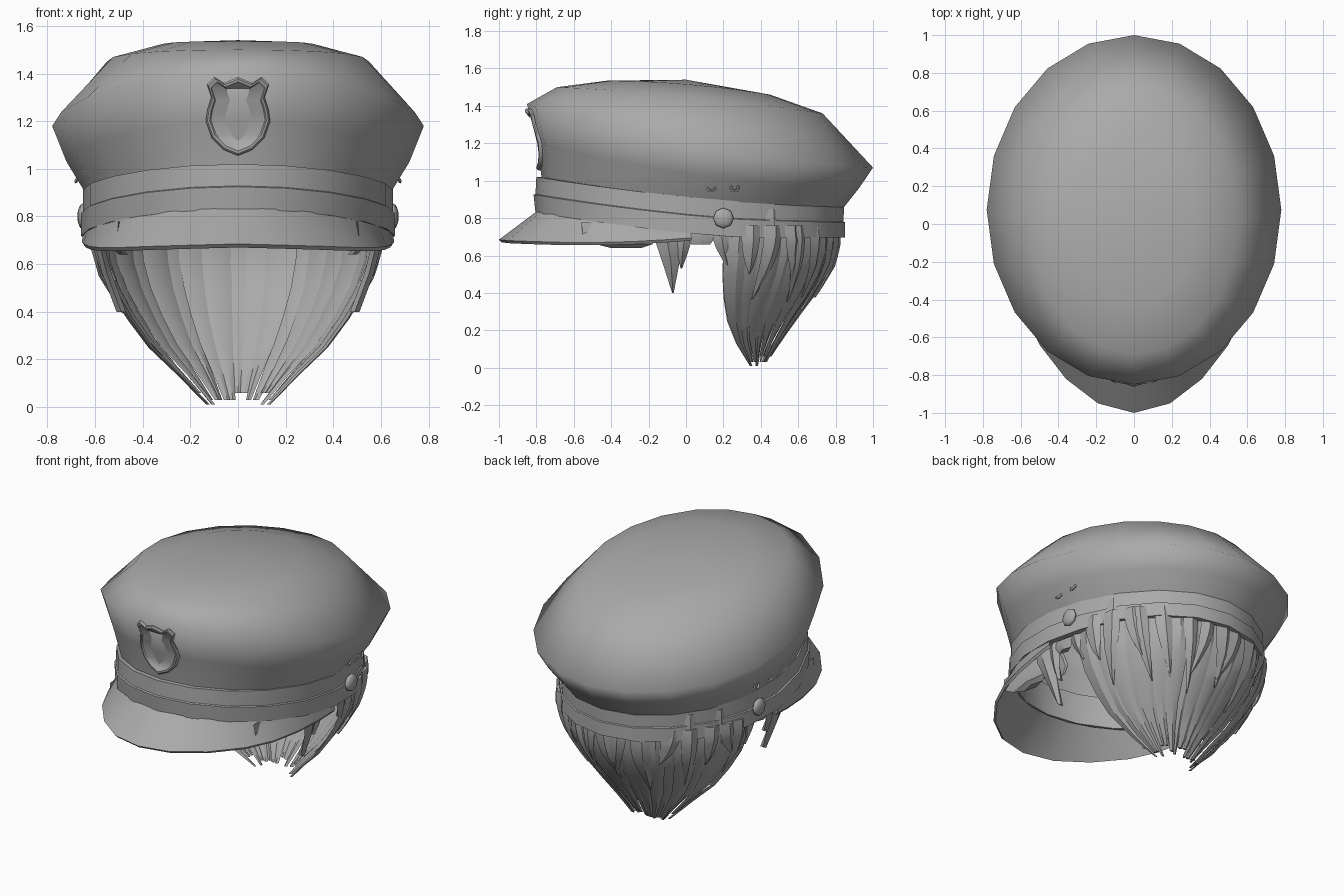
import bpy, math, random
from mathutils import Vector

if "Cube" in bpy.data.objects:
    bpy.data.objects.remove(bpy.data.objects["Cube"])

random.seed(4)
SIDES = 20
grey = bpy.data.materials.new("plain grey")
grey.diffuse_color = (0.4, 0.4, 0.4, 1)
grey.use_nodes = True
grey.node_tree.nodes["Principled BSDF"].inputs["Base Color"].default_value = grey.diffuse_color


def make(name, verts, faces, angle=35):
    me = bpy.data.meshes.new(name)
    me.from_pydata([tuple(v) for v in verts], [], faces)
    me.materials.append(grey)
    ob = bpy.data.objects.new(name, me)
    bpy.context.collection.objects.link(ob)
    bpy.ops.object.select_all(action='DESELECT')
    ob.select_set(True)
    bpy.context.view_layer.objects.active = ob
    bpy.ops.object.mode_set(mode='EDIT')
    bpy.ops.mesh.select_all(action='SELECT')
    bpy.ops.mesh.normals_make_consistent(inside=False)
    bpy.ops.object.mode_set(mode='OBJECT')
    bpy.ops.object.shade_smooth_by_angle(angle=math.radians(angle))
    return ob


def loft(rings, closed=True, wrap=False, caps=False, base=0):
    """Quads between equal rings of points."""
    n = len(rings[0])
    verts = [p for r in rings for p in r]
    faces = []
    for i in range(len(rings) if wrap else len(rings) - 1):
        k = (i + 1) % len(rings)
        for j in range(n if closed else n - 1):
            m = (j + 1) % n
            faces.append([base + q for q in (i * n + j, i * n + m, k * n + m, k * n + j)])
    if caps:
        faces.append([base + j for j in range(n)])
        faces.append([base + len(verts) - 1 - j for j in range(n)])
    return verts, faces


def oval(a, y0, y1, zfun):
    """Oval ring from front y0 to back y1, half width a; height from zfun(0 front .. 1 back)."""
    pts = []
    for i in range(SIDES):
        t = 2 * math.pi * i / SIDES
        v = (1 - math.cos(t)) / 2
        pts.append((a * math.sin(t), y0 + (y1 - y0) * v, zfun(v)))
    return pts


def quad(f, s, b):
    """Height curve through front, side and back values."""
    return lambda v: f + (4 * s - 3 * f - b) * v + (2 * f + 2 * b - 4 * s) * v * v


# Crown of the cap
rings = [oval(.635, -.77, .83, quad(1.0, .89, .84)),
         oval(.72, -.795, .925, quad(1.2, 1.03, .96)),
         oval(.78, -.85, 1.0, quad(1.41, 1.18, 1.07)),
         oval(.55, -.69, .73, quad(1.50, 1.45, 1.36)),
         oval(.33, -.42, .45, quad(1.535, 1.515, 1.46))]
v, f = loft(rings)
v.append((0, 0, 1.54))
top = (len(rings) - 1) * SIDES
f += [(top + i, top + (i + 1) % SIDES, len(v) - 1) for i in range(SIDES)]
make("crown", v, f, 100)

# Band with a stepped crease
band_top = quad(1.02, .912, .86)


def band_low(u):
    return .695 + .135 * max(0, 1 - u / .7) ** 1.4


def band_z(k):
    return lambda u: band_low(u) + (band_top(u) - band_low(u)) * k


rings = [oval(.622, -.77, .82, band_z(0)), oval(.658, -.805, .85, band_z(0)),
         oval(.658, -.815, .85, band_z(.5)), oval(.650, -.805, .842, band_z(.52)),
         oval(.650, -.80, .845, band_z(1)), oval(.622, -.765, .82, band_z(1))]
make("band", *loft(rings, wrap=True))

# Visor
half = [(0, -1, .685), (.19, -.95, .68), (.36, -.82, .675), (.50, -.64, .67), (.58, -.47, .67),
        (.625, -.28, .675), (.648, -.1, .685), (.656, .03, .695)]
inner = []
for i in range(8):
    t = math.radians(90 * i / 7)
    w = (1 - math.cos(t)) / 2
    inner.append((.65 * math.sin(t), -.80 + 1.65 * w, band_low(w) + .005))


def mirror(h):
    return [(-x, y, z) for x, y, z in h[:0:-1]] + h


out, inn = mirror(half), mirror(inner)
low = [(x * .985, y * .985, z - .015) for x, y, z in out]
inn_low = [(x * .96, y * .96, z - .012) for x, y, z in inn]
make("visor", *loft([inn, out, low, inn_low], closed=False, wrap=True))

# Shield badge following the front of the crown
h = [(0, 1.055), (.06, 1.08), (.11, 1.13), (.135, 1.2), (.128, 1.25), (.112, 1.30), (.13, 1.355),
     (.10, 1.385), (.06, 1.36), (0, 1.385)]
outline = h + [(-x, z) for x, z in h[-2:0:-1]]


def badge_ring(s, lift):
    pts = []
    for x, z in outline:
        x, z = x * s, 1.22 + (z - 1.22) * s
        y = -.77 - .025 * min(1, (z - 1) / .2) - .055 * max(0, (z - 1.2) / .21) + .2 * abs(x)
        pts.append((x, y - lift, z))
    return pts


rings = [badge_ring(1, -.02), badge_ring(1, .012), badge_ring(.95, .02),
         badge_ring(.88, .02), badge_ring(.84, .013)]
v, f = loft(rings)
b = 4 * len(outline)
n = len(outline)
f += [(b + i, b + i + 1, b + n - 1 - i, b + (n - i) % n) for i in range(1, 9) if i + 1 < n - 1 - i]
f += [(b, b + 1, b + n - 1), (b + 8, b + 9, b + 10)]
make("shield_badge", v, f)

# Side buttons and vent eyelets
for s, side in ((1, "right"), (-1, "left")):
    bpy.ops.mesh.primitive_uv_sphere_add(segments=8, ring_count=6, radius=.055,
                                         location=(s * .65, .2, .80), rotation=(0, math.pi / 2, 0))
    ob = bpy.context.object
    ob.name = side + "_button"
    ob.scale = (1, 1, .45)
    ob.data.materials.append(grey)
    bpy.ops.object.shade_smooth()
    for i, y in enumerate((.135, .26)):
        bpy.ops.mesh.primitive_torus_add(major_segments=10, minor_segments=4, major_radius=.02,
                                         minor_radius=.007, location=(s * .672, y, .963),
                                         rotation=(0, s * math.radians(63), 0))
        ob = bpy.context.object
        ob.name = f"{side}_eyelet_{i + 1}"
        ob.data.materials.append(grey)

# Hair shell: height, half width, front y, back y
LEVELS = [(.85, .59, .22, .77), (.68, .60, .21, .80), (.55, .57, .20, .775), (.40, .485, .20, .69),
          (.25, .375, .22, .58), (.12, .24, .27, .49), (.01, .135, .34, .42)]


def shell(phi, z, off=0):
    z = max(.01, min(.85, z))
    for p, q in zip(LEVELS, LEVELS[1:]):
        if z >= q[0]:
            break
    k = (p[0] - z) / (p[0] - q[0])
    _, a, yf, yb = [m + (o - m) * k for m, o in zip(p, q)]
    return Vector(((a + off) * math.sin(phi), yf + (yb - yf + off) * math.cos(phi), z))


def strand(phi, width, z0, z1, off, tip, drift=0, steps=7):
    """Faceted lock with a raised ridge, narrowing to the tip."""
    rings = []
    for i in range(steps + 1):
        k = i / steps
        z = z0 + (z1 - z0) * k
        w = width * (1 - (1 - tip) * k ** 2.5) / 2
        c = phi + drift * k * k
        th = .022 * (1 - .6 * k)
        rings.append([shell(c - w, z, off), shell(c - w * .2, z, off + th),
                      shell(c + w, z, off + .004), shell(c, z, off - th * .8)])
    return rings


def hair(name, locks):
    v, f = [], []
    for r in locks:
        a, b = loft(r, caps=True, base=len(v))
        v += a
        f += b
    make(name, v, f, 30)


N = 19
locks = []
for i in range(N):
    phi = math.radians(-84 + 168 * i / (N - 1))
    locks.append(strand(phi, math.radians(13.5), .85, random.choice((.01, .01, .03, .06)),
                        random.uniform(-.018, .008), random.uniform(.5, .9)))
hair("back_hair", locks)
locks = []
for i in range(15):
    phi = math.radians(-80 + 160 * i / 14 + random.uniform(-4, 4))
    locks.append(strand(phi, math.radians(random.uniform(8, 12)), .76, random.uniform(.3, .56),
                        .012, .05, random.uniform(-.12, .12)))
hair("loose_locks", locks)


# Sideburns and temple hair, mirrored on both sides
def blade(path):
    """Flat lock: path rows are x, y, z, half width along y."""
    return [[(x, y - w, z), (x + .02, y, z), (x, y + w, z), (x - .02, y, z)] for x, y, z, w in path]


side_locks = [
    blade([(.59, -.10, .78, .08), (.58, -.10, .68, .065), (.55, -.08, .56, .045), (.49, -.07, .40, .004)]),
    blade([(.59, -.01, .78, .05), (.58, -.01, .68, .04), (.56, -.02, .60, .025), (.53, -.025, .53, .004)]),
    blade([(.59, .09, .78, .08), (.59, .08, .70, .08), (.58, .08, .66, .05)]),
    blade([(.59, .19, .78, .05), (.59, .19, .70, .05), (.58, .2, .64, .04), (.55, .22, .55, .01)]),
    blade([(.50, -.36, .78, .20), (.51, -.35, .70, .20), (.50, -.33, .66, .15), (.48, -.32, .64, .08)]),
]
for s, side in ((1, "right"), (-1, "left")):
    hair(side + "_sideburn", [[[(s * x, y, z) for x, y, z in r] for r in l] for l in side_locks])
